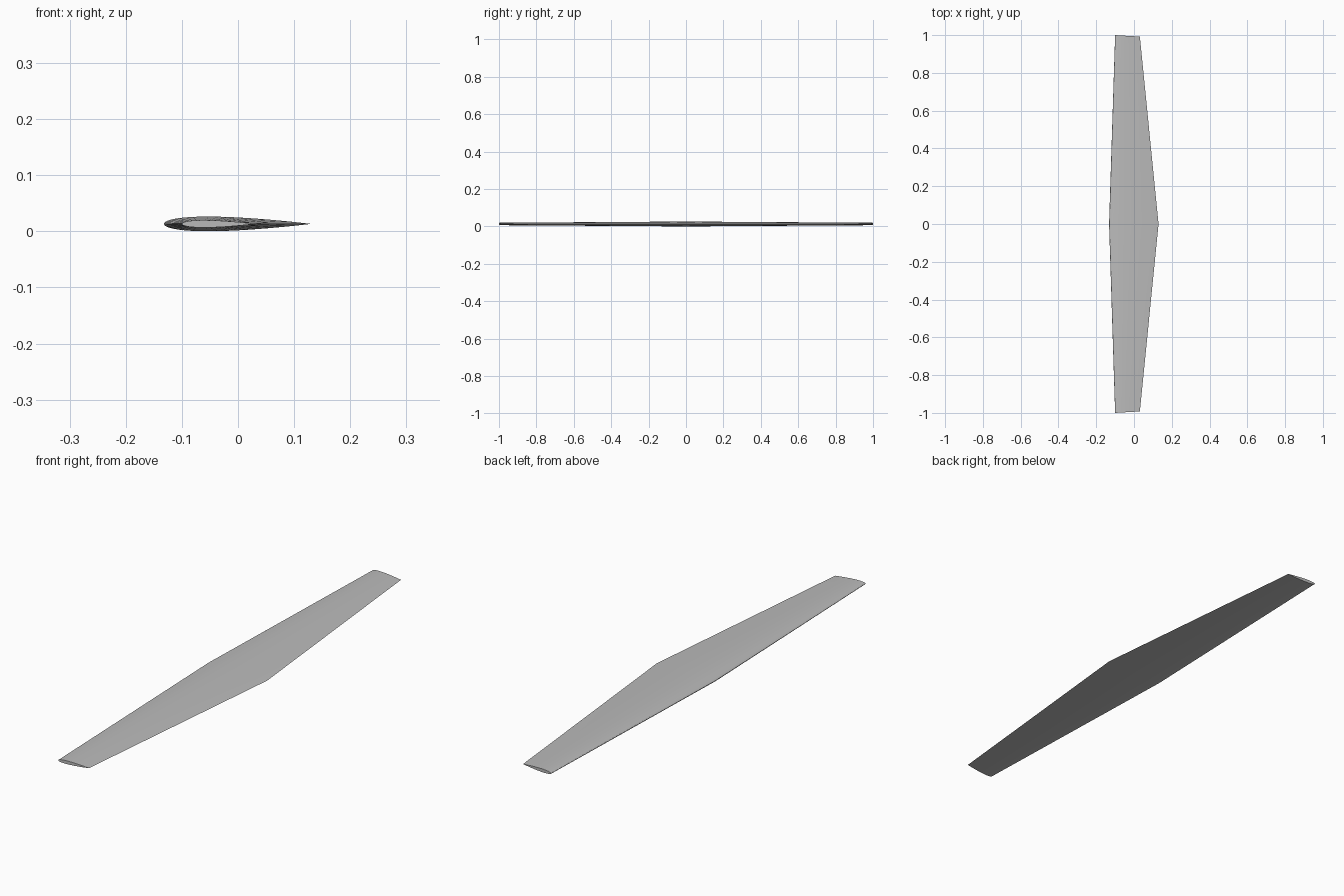
import bpy, bmesh, math

cube = bpy.data.objects.get("Cube")
if cube:
    bpy.data.objects.remove(cube, do_unlink=True)

MID_Z = 0.0132
STEPS = 24


def thickness(t):
    """Half thickness of a symmetric airfoil of 10% thickness, closed at the rear."""
    return 0.5 * (0.2969 * math.sqrt(t) - 0.126 * t - 0.3516 * t**2
                  + 0.2843 * t**3 - 0.1036 * t**4)


def section(bm, front_x, rear_x, front_y, rear_y):
    """Closed loop of airfoil points: over the top to the rear, back underneath."""
    chord = rear_x - front_x
    loop = []
    for i in range(2 * STEPS):
        t = (1 - math.cos(math.pi * i / STEPS)) / 2
        side = 1 if i <= STEPS else -1
        z = MID_Z + side * chord * max(thickness(t), 0)
        y = front_y + (rear_y - front_y) * t
        loop.append(bm.verts.new((front_x + chord * t, y, z)))
    return loop


# Plain grey surface
grey = bpy.data.materials.new("plain_grey")
grey.use_nodes = True
colour = (0.5, 0.5, 0.5, 1)
grey.diffuse_color = colour
grey.node_tree.nodes["Principled BSDF"].inputs["Base Color"].default_value = colour

# Tapered wing: one loop at each tip and a wide one at the root
bm = bmesh.new()
loops = [section(bm, -0.1, 0.031, -1, -0.992),
         section(bm, -0.132, 0.13, 0, 0),
         section(bm, -0.1, 0.031, 1, 0.992)]
for a, b in zip(loops, loops[1:]):
    for i in range(len(a)):
        j = (i + 1) % len(a)
        bm.faces.new((a[i], a[j], b[j], b[i]))

# Flat tip caps
bm.faces.new(loops[0])
bm.faces.new(loops[-1])
bmesh.ops.recalc_face_normals(bm, faces=bm.faces)

mesh = bpy.data.meshes.new("tapered_wing")
bm.to_mesh(mesh)
bm.free()
mesh.materials.append(grey)
wing = bpy.data.objects.new("tapered_wing", mesh)
bpy.context.collection.objects.link(wing)
bpy.context.view_layer.objects.active = wing
wing.select_set(True)
bpy.ops.object.shade_smooth_by_angle(angle=math.radians(30))
